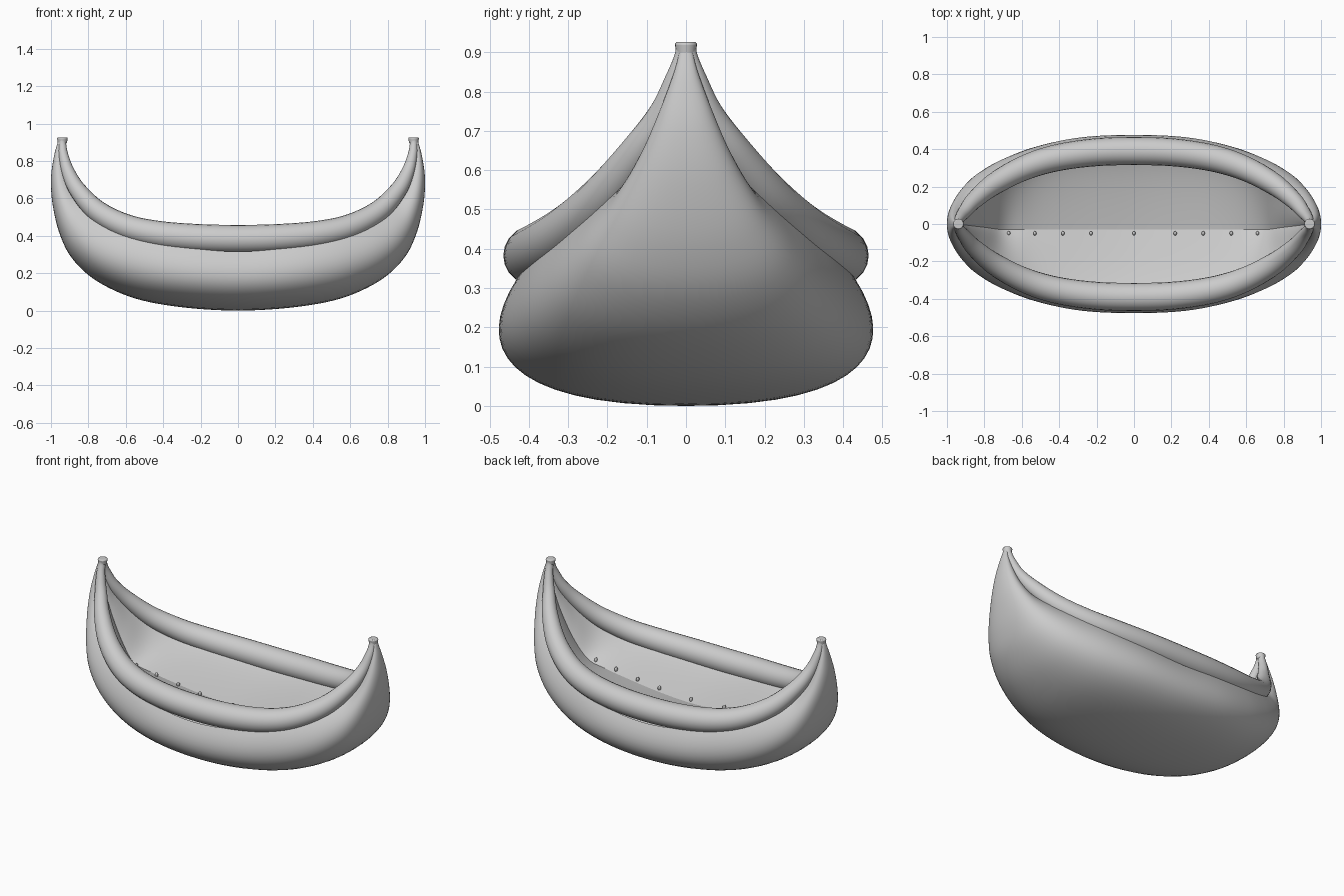
import bpy, math
from mathutils import Vector

cube = bpy.data.objects.get("Cube")
if cube:
    bpy.data.objects.remove(cube)

grey = bpy.data.materials.new("plain grey")
grey.use_nodes = True
grey.diffuse_color = (0.6, 0.6, 0.6, 1)
grey.node_tree.nodes["Principled BSDF"].inputs["Base Color"].default_value = (0.6, 0.6, 0.6, 1)


def full_length(half, flip):
    """Mirror a half table of stations to the other end of the boat."""
    other = [[-v if i in flip else v for i, v in enumerate(s)] for s in half[:0:-1]]
    return other + half


def spline(rows, steps=6):
    """Catmull-Rom interpolation of whole station rows."""
    out = []
    for i in range(len(rows) - 1):
        a, b, c, d = (rows[min(max(i + k, 0), len(rows) - 1)] for k in (-1, 0, 1, 2))
        for s in range(steps):
            t = s / steps
            out.append([0.5 * (2 * q + (r - p) * t + (2 * p - 5 * q + 4 * r - w) * t ** 2
                               + (3 * q - p - 3 * r + w) * t ** 3)
                        for p, q, r, w in zip(a, b, c, d)])
    return out + [rows[-1]]


def bezier(p, t):
    s = 1 - t
    return p[0] * s ** 3 + p[1] * 3 * s * s * t + p[2] * 3 * s * t * t + p[3] * t ** 3


def finish(obj, angle=50):
    obj.data.materials.clear()
    obj.data.materials.append(grey)
    bpy.ops.object.select_all(action="DESELECT")
    obj.select_set(True)
    bpy.context.view_layer.objects.active = obj
    bpy.ops.object.shade_smooth_by_angle(angle=math.radians(angle))


def skin(name, rings, closed=False, mirror=False, angle=50):
    """Join rings of points with quads."""
    n = len(rings[0])
    faces = []
    for i in range(len(rings) - 1):
        for j in range(n if closed else n - 1):
            k = (j + 1) % n
            faces.append((i * n + k, (i + 1) * n + k, (i + 1) * n + j, i * n + j))
    mesh = bpy.data.meshes.new(name)
    mesh.from_pydata([p for r in rings for p in r], [], faces)
    obj = bpy.data.objects.new(name, mesh)
    bpy.context.collection.objects.link(obj)
    if mirror:
        mod = obj.modifiers.new("both sides", "MIRROR")
        mod.use_axis = (False, True, False)
    finish(obj, angle)


# Outer hull: keel x, z, gunwale seam x, y, z and bulge width at each station
hull_half = [[0, 0, 0, .435, .315, .435], [.3, .018, .27, .42, .338, .425],
             [.55, .065, .49, .37, .39, .385], [.75, .155, .66, .30, .445, .325],
             [.88, .27, .79, .218, .51, .258], [.95, .40, .87, .14, .585, .19],
             [.99, .56, .917, .083, .685, .12], [1, .70, .943, .042, .80, .066],
             [.985, .82, .95, .022, .87, .03], [.964, .90, .945, .015, .9, .016]]
rings = []
for kx, kz, sx, sy, sz, w in spline(full_length(hull_half, (0, 2))):
    ctrl = [Vector((kx, 0, kz)), Vector((kx, w * 1.1, kz)),
            Vector(((kx + sx) / 2, w * 1.23, (kz + sz) / 2)), Vector((sx, sy, sz))]
    rings.append([bezier(ctrl, j / 16) for j in range(17)])
skin("hull", rings, mirror=True)

# Rolled rim: centre x, y, z and radius, rising into the end posts
rim_half = [[0, .39, .383, .075], [.22, .382, .389, .074], [.43, .35, .409, .071],
            [.6, .294, .45, .066], [.75, .212, .53, .058], [.855, .126, .642, .046],
            [.908, .062, .742, .035], [.933, .028, .83, .026],
            [.939, .01, .885, .021], [.939, .006, .91, .02]]
path = spline(full_length(rim_half, (0,)))
rings = []
for i, (x, y, z, r) in enumerate(path):
    ahead, back = path[min(i + 1, len(path) - 1)], path[max(i - 1, 0)]
    t = (Vector(ahead[:3]) - Vector(back[:3])).normalized()
    side = Vector((0, 1, 0))
    side = (side - t * t.y).normalized()
    up = t.cross(side)
    rings.append([Vector((x, y, z)) + r * (side * math.cos(a) + up * math.sin(a))
                  for a in (math.tau * j / 20 for j in range(20))])
skin("rolled_rim", rings, closed=True, mirror=True)

# Inner floor: floor x, z paired with the rim centres, a shallow V with an off-centre seam
floor_half = [[0, .26], [.22, .272], [.42, .295], [.58, .318], [.7, .345],
              [.79, .45], [.87, .6], [.91, .71], [.93, .80], [.935, .86]]
floor = spline(full_length([f + r for f, r in zip(floor_half, rim_half)], (0, 2)))
rings = []
for fx, fz, ex, ey, ez, r in floor:
    seam = -0.03 * min(1, ey / .2)
    rise = ez - fz
    ring = []
    for j in range(-14, 15):
        sgn = -1 if j < 0 else 1
        ctrl = [Vector((fx, seam, fz)), Vector((fx, sgn * ey * .5, fz + rise * .33)),
                Vector(((fx + ex) / 2, sgn * ey * .88, fz + rise * .65)),
                Vector((ex, sgn * ey, ez))]
        ring.append(bezier(ctrl, abs(j) / 14))
    rings.append(ring)
skin("inner_floor", rings, angle=18)

# Small pegs along the floor seam
for i, x in enumerate((-.67, -.53, -.38, -.23, 0, .22, .37, .52, .66)):
    near = min(floor, key=lambda s: abs(s[0] - x))
    bpy.ops.mesh.primitive_uv_sphere_add(segments=10, ring_count=6, radius=.013,
                                         location=(x, -.05, near[1] + .012))
    peg = bpy.context.object
    peg.name = f"floor_peg_{i + 1}"
    peg.scale = (.7, .9, 1.2)
    finish(peg)

# Knobs on top of the end posts
for name, sx in (("left_post_knob", 1), ("right_post_knob", -1)):
    bpy.ops.mesh.primitive_cone_add(vertices=20, radius1=.024, radius2=.029, depth=.034,
                                    location=(sx * .939, 0, .909))
    knob = bpy.context.object
    knob.name = name
    bevel = knob.modifiers.new("soft edge", "BEVEL")
    bevel.width = .007
    bevel.segments = 3
    finish(knob)
